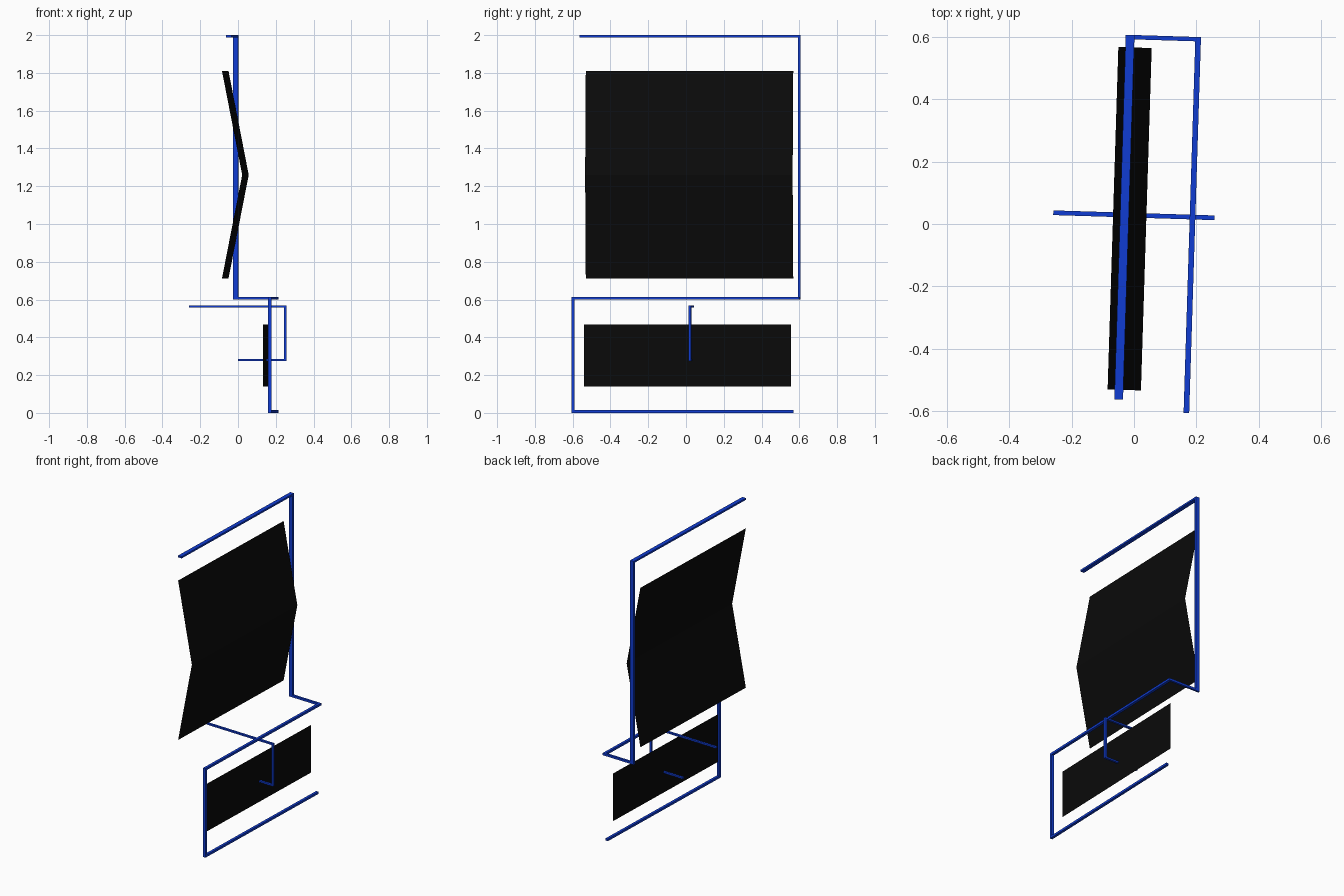
import bpy, bmesh, math
from mathutils import Matrix

if "Cube" in bpy.data.objects:
    bpy.data.objects.remove(bpy.data.objects["Cube"])

TURN = Matrix.Rotation(math.radians(-1.8), 4, 'Z')  # whole model sits slightly turned


def material(name, colour):
    m = bpy.data.materials.new(name)
    m.diffuse_color = (*colour, 1)
    m.use_nodes = True
    m.node_tree.nodes["Principled BSDF"].inputs["Base Color"].default_value = m.diffuse_color
    return m


blue = material("blue_paint", (0.005, 0.045, 0.65))
black = material("black_sheet", (0.003, 0.003, 0.003))


def finish(name, bm, mat):
    bm.transform(TURN)
    me = bpy.data.meshes.new(name)
    bm.to_mesh(me)
    bm.free()
    me.materials.append(mat)
    bpy.context.collection.objects.link(bpy.data.objects.new(name, me))


def bar_path(name, boxes):
    """Square-cut bars, each given as (x range, y range, z range)."""
    bm = bmesh.new()
    for ranges in boxes:
        size = [b - a for a, b in ranges]
        mid = [(a + b) / 2 for a, b in ranges]
        bmesh.ops.create_cube(bm, size=1, matrix=Matrix.Translation(mid) @ Matrix.Diagonal((*size, 1)))
    finish(name, bm, blue)


def sheet(name, profile, y0, y1):
    """Thin sheet: an xz profile drawn along y."""
    bm = bmesh.new()
    rows = [[bm.verts.new((x, y, z)) for y in (y0, y1)] for x, z in profile]
    for a, b in zip(rows, rows[1:]):
        bm.faces.new((a[0], a[1], b[1], b[0]))
    bm.normal_update()
    if bm.faces[:][0].normal.x < 0:
        bmesh.ops.reverse_faces(bm, faces=bm.faces[:])
    finish(name, bm, black)


# Upper frame: top arm and upright
ux = (-0.0455, -0.0175)
bar_path("upper_frame", [
    (ux, (-0.564, 0.606), (1.988, 2.0)),
    (ux, (0.592, 0.606), (0.614, 1.988)),
])

# Lower frame: link, long arm, upright and base arm
lx = (0.178, 0.196)
bar_path("lower_frame", [
    ((-0.0455, 0.178), (0.592, 0.606), (0.599, 0.614)),
    (lx, (-0.601, 0.606), (0.599, 0.614)),
    (lx, (-0.601, -0.584), (0.015, 0.599)),
    (lx, (-0.601, 0.576), (0.0, 0.015)),
])

# Cross handle running through the middle
hy = (0.0205, 0.0355)
bar_path("cross_handle", [
    ((-0.26, 0.257), hy, (0.558, 0.569)),
    ((0.244, 0.257), hy, (0.286, 0.558)),
    ((0.0, 0.257), hy, (0.275, 0.286)),
])

# Folded upper panel and flat lower panel
sheet("upper_panel", [(-0.068, 0.712), (0.039, 1.26), (-0.068, 1.81)], -0.533, 0.566)
sheet("lower_panel", [(0.15, 0.14), (0.15, 0.468)], -0.535, 0.561)
